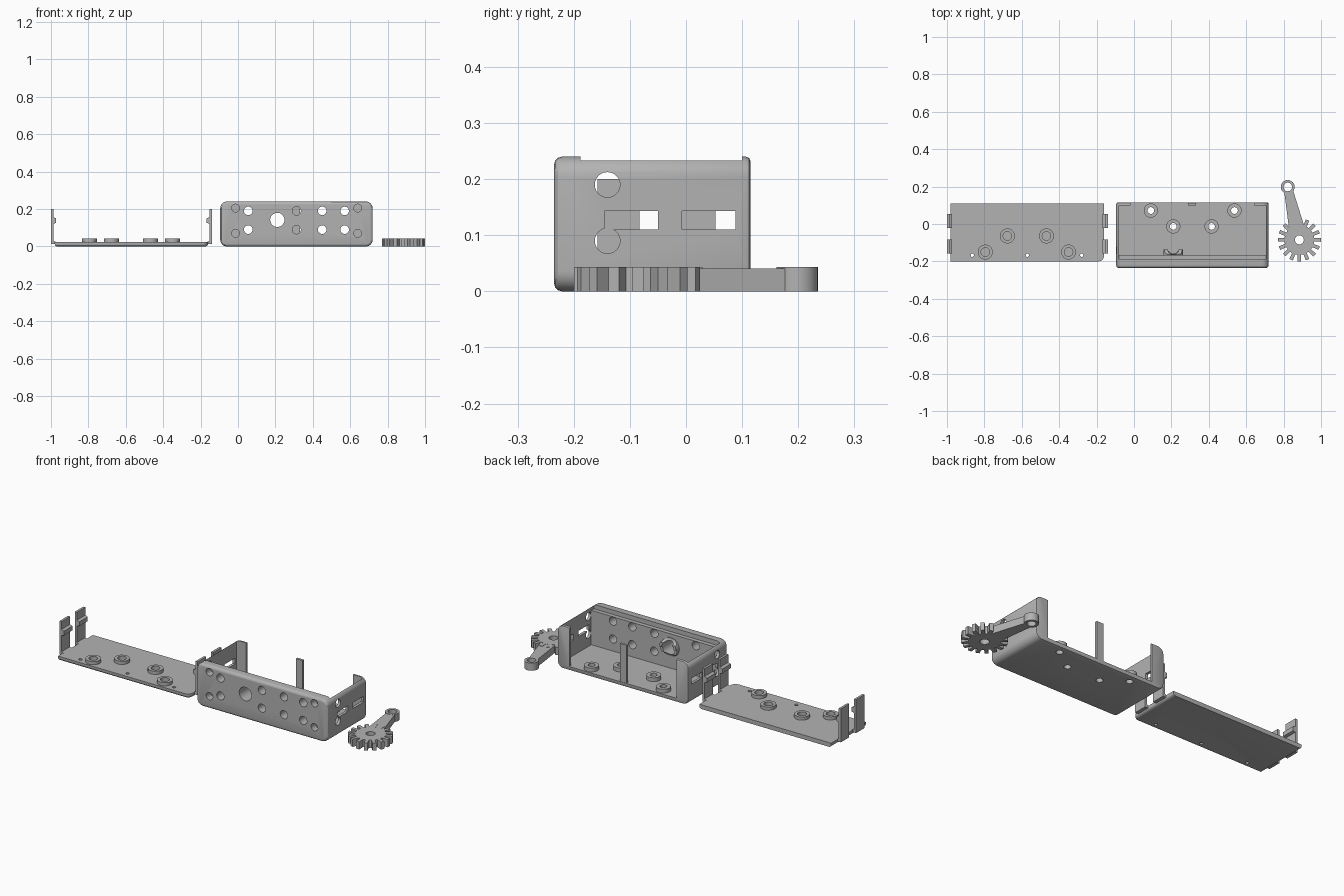
import bpy, bmesh, math
from mathutils import Vector, Matrix

if "Cube" in bpy.data.objects:
    bpy.data.objects.remove(bpy.data.objects["Cube"])

grey = bpy.data.materials.new("plastic grey")
grey.diffuse_color = (0.45, 0.45, 0.45, 1)
grey.use_nodes = True
grey.node_tree.nodes["Principled BSDF"].inputs["Base Color"].default_value = grey.diffuse_color


def finish(name, bm):
    bmesh.ops.recalc_face_normals(bm, faces=bm.faces)
    me = bpy.data.meshes.new(name)
    bm.to_mesh(me)
    bm.free()
    me.materials.append(grey)
    ob = bpy.data.objects.new(name, me)
    bpy.context.collection.objects.link(ob)
    return ob


def box(name, x0, x1, y0, y1, z0, z1):
    bm = bmesh.new()
    bmesh.ops.create_cube(bm, size=1)
    for v in bm.verts:
        v.co = Vector(((x0 + x1) / 2 + v.co.x * (x1 - x0),
                       (y0 + y1) / 2 + v.co.y * (y1 - y0),
                       (z0 + z1) / 2 + v.co.z * (z1 - z0)))
    return finish(name, bm)


def cyl(name, centre, r, length, axis="z", n=24):
    bm = bmesh.new()
    rot = {"z": Matrix(), "y": Matrix.Rotation(math.pi / 2, 4, "X"),
           "x": Matrix.Rotation(math.pi / 2, 4, "Y")}[axis]
    bmesh.ops.create_cone(bm, cap_ends=True, segments=n, radius1=r, radius2=r,
                          depth=length, matrix=Matrix.Translation(centre) @ rot)
    return finish(name, bm)


def prism(name, pts, lift):
    """Extrude a closed outline by the vector lift."""
    bm = bmesh.new()
    face = bm.faces.new([bm.verts.new(p) for p in pts])
    ext = bmesh.ops.extrude_face_region(bm, geom=[face])
    bmesh.ops.translate(bm, vec=lift,
                        verts=[g for g in ext["geom"] if isinstance(g, bmesh.types.BMVert)])
    return finish(name, bm)


def boolean(ob, other, op="DIFFERENCE"):
    m = ob.modifiers.new(op, "BOOLEAN")
    m.operation, m.object, m.solver = op, other, "EXACT"
    bpy.context.view_layer.objects.active = ob
    bpy.ops.object.modifier_apply(modifier=m.name)
    bpy.data.objects.remove(other)


def bevel(ob, width, segs, pick):
    """Bevel the edges whose two ends both satisfy pick."""
    bm = bmesh.new()
    bm.from_mesh(ob.data)
    edges = [e for e in bm.edges if pick(e.verts[0].co, e.verts[1].co)]
    bmesh.ops.bevel(bm, geom=edges, offset=width, segments=segs, profile=0.5, affect="EDGES")
    bm.to_mesh(ob.data)
    bm.free()


def smooth(ob):
    bpy.ops.object.select_all(action="DESELECT")
    ob.select_set(True)
    bpy.context.view_layer.objects.active = ob
    bpy.ops.object.shade_smooth_by_angle(angle=math.radians(30))


# Housing: rounded block, hollowed and open at the top and back
X0, X1, Y0, Y1, H = -0.095, 0.72, -0.235, 0.115, 0.24
housing = box("housing", X0, X1, Y0, Y1, 0, H)
bevel(housing, 0.036, 6, lambda a, b: abs(a.y - b.y) > 0.1)
bevel(housing, 0.014, 3, lambda a, b: max(a.y, b.y) < Y0 + 0.001)
bevel(housing, 0.008, 2, lambda a, b: min(a.y, b.y) > Y1 - 0.001)
boolean(housing, box("cavity", X0 + 0.015, X1 - 0.015, -0.165, 0.1, 0.022, 0.4))
boolean(housing, box("lid_step", X0 + 0.015, X1 - 0.015, -0.188, -0.1, 0.215, 0.4))
boolean(housing, box("back_opening", X0 + 0.075, X1 - 0.075, 0.05, 0.3, 0.022, 0.4))
boolean(housing, cyl("shaft_boss", (0.21, -0.153, 0.142), 0.053, 0.034, "y", 32), "UNION")
boolean(housing, cyl("shaft_hole", (0.21, -0.18, 0.142), 0.038, 0.2, "y", 32))

# Front holes: through pairs, plus blind screw holes near both ends
for x in (0.055, 0.313, 0.45, 0.57):
    for z in (0.09, 0.19):
        boolean(housing, cyl("front_hole", (x, -0.2, z), 0.023, 0.12, "y"))
for x in (-0.013, 0.64):
    for z in (0.07, 0.205):
        boolean(housing, cyl("screw_hole", (x, -0.235, z), 0.021, 0.08, "y"))

# Side holes and clip slots run through both side walls
xm = (X0 + X1) / 2
for z in (0.09, 0.19):
    boolean(housing, cyl("side_hole", (xm, -0.14, z), 0.0225, 1, "x"))
for y in (-0.145, -0.007):
    boolean(housing, box("clip_slot", X0 - 0.1, X1 + 0.1, y, y + 0.095, 0.11, 0.143))

# Floor standoffs
for x, y in ((0.09, 0.072), (0.537, 0.072), (0.21, -0.013), (0.415, -0.013)):
    boolean(housing, cyl("standoff", (x, y, 0.031), 0.038, 0.026), "UNION")
    boolean(housing, cyl("standoff_hole", (x, y, 0.03), 0.018, 0.1))
smooth(housing)

# Centre post in the back opening
box("back_post", 0.29, 0.332, 0.1, 0.113, 0.018, 0.235)

# Lid plate with rounded lower side edges and one rounded corner
L0, L1 = -0.98, -0.16
lid = box("lid", L0, L1, -0.2, 0.11, 0, 0.024)
bevel(lid, 0.03, 5, lambda a, b: abs(a.z - b.z) > 0.01 and a.x > -0.2 and a.y < 0)
bevel(lid, 0.014, 3, lambda a, b: max(a.z, b.z) < 0.001 and max(a.y, b.y) < 0.1
      or max(a.z, b.z) < 0.001 and abs(a.x - b.x) < 0.001)
for x in (-0.864, -0.57, -0.28):
    boolean(lid, cyl("pin_hole", (x, -0.167, 0.02), 0.009, 0.1, n=16))
for x, y in ((-0.677, -0.064), (-0.468, -0.064), (-0.795, -0.15), (-0.35, -0.15)):
    boolean(lid, cyl("lid_boss", (x, y, 0.031), 0.04, 0.022), "UNION")
    boolean(lid, cyl("boss_hole", (x, y, 0.045), 0.023, 0.06))
smooth(lid)

# Snap clips: upright strap with a foot on the lid and an inward catch
strap = [(-0.02, 0.012), (0.006, 0.012), (0.006, 0.024), (-0.007, 0.03), (-0.007, 0.122),
         (0.008, 0.126), (0.008, 0.15), (-0.007, 0.156), (-0.007, 0.2), (-0.02, 0.2)]
for edge, sign in ((L0, 1), (L1, -1)):
    for y in (-0.158, -0.022):
        prism("lid_clip", [(edge + sign * u, y, z) for u, z in strap], (0, 0.075, 0))

# Gear: one tooth profile repeated round the hub
GC, GH = Vector((0.884, -0.085, 0)), 0.043
teeth, outline = 16, []
for i in range(teeth):
    for off, r in ((-0.30, 0.08), (-0.22, 0.115), (0.22, 0.115), (0.30, 0.08)):
        a = 2 * math.pi * (i + off) / teeth
        outline.append(GC + Vector((r * math.cos(a), r * math.sin(a), 0)))
gear = prism("gear_arm", outline, (0, 0, GH))

# Crank arm and eyelet joined to the gear
EC = Vector((0.822, 0.198, 0))
d = (EC - GC).normalized()
s = Vector((-d.y, d.x, 0))
a, b = GC + d * 0.06, EC
arm = prism("arm", [a + s * 0.042, a - s * 0.042, b - s * 0.022, b + s * 0.022], (0, 0, GH - 0.002))
boolean(gear, arm, "UNION")
boolean(gear, cyl("eyelet", EC + Vector((0, 0, GH / 2)), 0.037, GH, n=32), "UNION")
boolean(gear, cyl("eyelet_hole", EC, 0.023, 0.2))
boolean(gear, cyl("hub_hole", GC, 0.024, 0.2))
smooth(gear)
